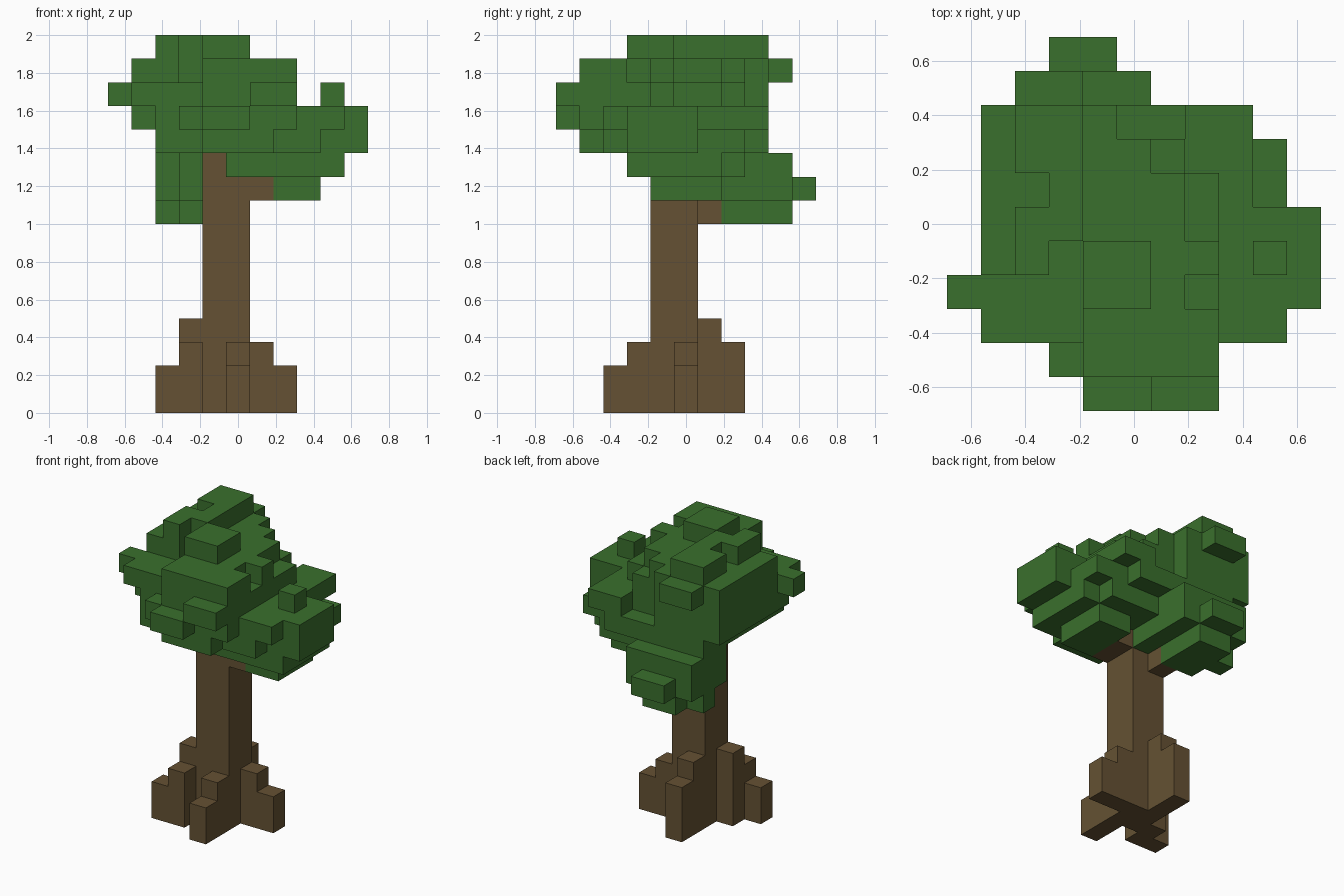
import bpy
import bmesh
from mathutils import Vector

if "Cube" in bpy.data.objects:
    bpy.data.objects.remove(bpy.data.objects["Cube"], do_unlink=True)

STEP = 0.125   # edge of one block
HALF = 5.5     # half the grid width, in blocks


def material(name, colour):
    mat = bpy.data.materials.new(name)
    mat.use_nodes = True
    mat.diffuse_color = colour
    mat.node_tree.nodes["Principled BSDF"].inputs["Base Color"].default_value = colour
    return mat


def cells(x, y, z):
    """All grid cells in a box; each argument is a (start, end) pair."""
    return {(i, j, k) for i in range(*x) for j in range(*y) for k in range(*z)}


def build(name, part, filled, mat):
    """Skin a set of cells, leaving out the faces that touch filled cells."""
    bm = bmesh.new()
    for cell in part:
        for axis in range(3):
            for side in (0, 1):
                near = list(cell)
                near[axis] += 2 * side - 1
                if tuple(near) in filled:
                    continue
                u, v = (axis + 1) % 3, (axis + 2) % 3
                ring = []
                for a, b in ((0, 0), (1, 0), (1, 1), (0, 1)):
                    p = Vector(cell)
                    p[axis] += side
                    p[u] += a
                    p[v] += b
                    p -= Vector((HALF, HALF, 0))
                    ring.append(bm.verts.new(p * STEP))
                bm.faces.new(ring if side else ring[::-1])
    bmesh.ops.remove_doubles(bm, verts=bm.verts, dist=STEP / 100)
    bmesh.ops.dissolve_limit(bm, angle_limit=0.01, verts=bm.verts, edges=bm.edges)
    mesh = bpy.data.meshes.new(name)
    bm.to_mesh(mesh)
    bm.free()
    mesh.materials.append(mat)
    obj = bpy.data.objects.new(name, mesh)
    bpy.context.collection.objects.link(obj)
    return obj


# Trunk with two short branches
trunk = cells(x=(4, 6), y=(4, 6), z=(0, 10))
trunk |= cells(x=(4, 5), y=(4, 6), z=(10, 11))
trunk |= cells(x=(6, 7), y=(4, 6), z=(9, 10))
trunk |= cells(x=(4, 5), y=(6, 7), z=(8, 9))

# Stepped roots: column and height
roots = set()
for i, j, height in ((5, 2, 2), (5, 3, 3), (6, 5, 3), (7, 5, 2), (4, 6, 4),
                     (4, 7, 3), (3, 3, 3), (2, 3, 2), (3, 4, 4)):
    roots |= cells((i, i + 1), (j, j + 1), (0, height))

# Low foliage clump at the back
leaves = cells(x=(3, 5), y=(7, 10), z=(8, 9))
leaves |= cells(x=(2, 3), y=(8, 9), z=(8, 9))
leaves |= cells(x=(3, 6), y=(6, 10), z=(9, 11))
leaves |= cells(x=(2, 3), y=(7, 10), z=(9, 11))
leaves |= cells(x=(3, 5), y=(10, 11), z=(9, 10))

# Side foliage clump
leaves |= cells(x=(7, 9), y=(4, 7), z=(9, 10))
leaves |= cells(x=(5, 10), y=(3, 7), z=(10, 11))
leaves |= cells(x=(6, 9), y=(7, 8), z=(10, 11))
leaves |= cells(x=(9, 11), y=(3, 6), z=(11, 13))
leaves |= cells(x=(9, 10), y=(6, 8), z=(11, 12))
leaves |= cells(x=(9, 10), y=(2, 3), z=(12, 13))
leaves |= cells(x=(9, 10), y=(4, 5), z=(13, 14))

# Crown, lower layers
leaves |= cells(x=(4, 7), y=(1, 2), z=(11, 12))
leaves |= cells(x=(2, 9), y=(2, 8), z=(11, 13))
leaves |= cells(x=(2, 8), y=(8, 9), z=(11, 12))
leaves |= cells(x=(1, 2), y=(3, 9), z=(12, 13))
leaves |= cells(x=(2, 5), y=(8, 9), z=(12, 13))
leaves |= cells(x=(7, 9), y=(8, 9), z=(12, 13))
leaves |= cells(x=(3, 8), y=(1, 2), z=(12, 13))
leaves |= cells(x=(4, 6), y=(0, 1), z=(12, 13))

# Crown, upper layers
leaves |= cells(x=(6, 8), y=(0, 1), z=(13, 14))
leaves |= cells(x=(4, 8), y=(1, 2), z=(13, 14))
leaves |= cells(x=(1, 8), y=(2, 7), z=(13, 14))
leaves |= cells(x=(0, 1), y=(3, 4), z=(13, 14))
leaves |= cells(x=(1, 7), y=(7, 8), z=(13, 14))
leaves |= cells(x=(1, 5), y=(8, 9), z=(13, 14))
leaves |= cells(x=(4, 8), y=(1, 5), z=(14, 15))
leaves |= cells(x=(1, 7), y=(5, 7), z=(14, 15))
leaves |= cells(x=(1, 6), y=(7, 8), z=(14, 15))
leaves |= cells(x=(1, 5), y=(8, 9), z=(14, 15))
leaves |= cells(x=(1, 3), y=(4, 5), z=(14, 15))
leaves |= cells(x=(2, 4), y=(9, 10), z=(14, 15))
leaves -= cells(x=(7, 8), y=(3, 4), z=(14, 15))

# Bumps on top
leaves |= cells(x=(4, 6), y=(3, 5), z=(15, 16))
leaves |= cells(x=(3, 4), y=(5, 9), z=(15, 16))
leaves |= cells(x=(2, 3), y=(4, 6), z=(15, 16))
leaves |= cells(x=(2, 3), y=(7, 9), z=(15, 16))

leaves -= trunk
everything = trunk | roots | leaves
bark = material("bark brown", (0.13, 0.083, 0.033, 1))
green = material("leaf green", (0.042, 0.162, 0.026, 1))
build("trunk", trunk, everything, bark)
build("roots", roots, everything, bark)
build("foliage", leaves, everything, green)
